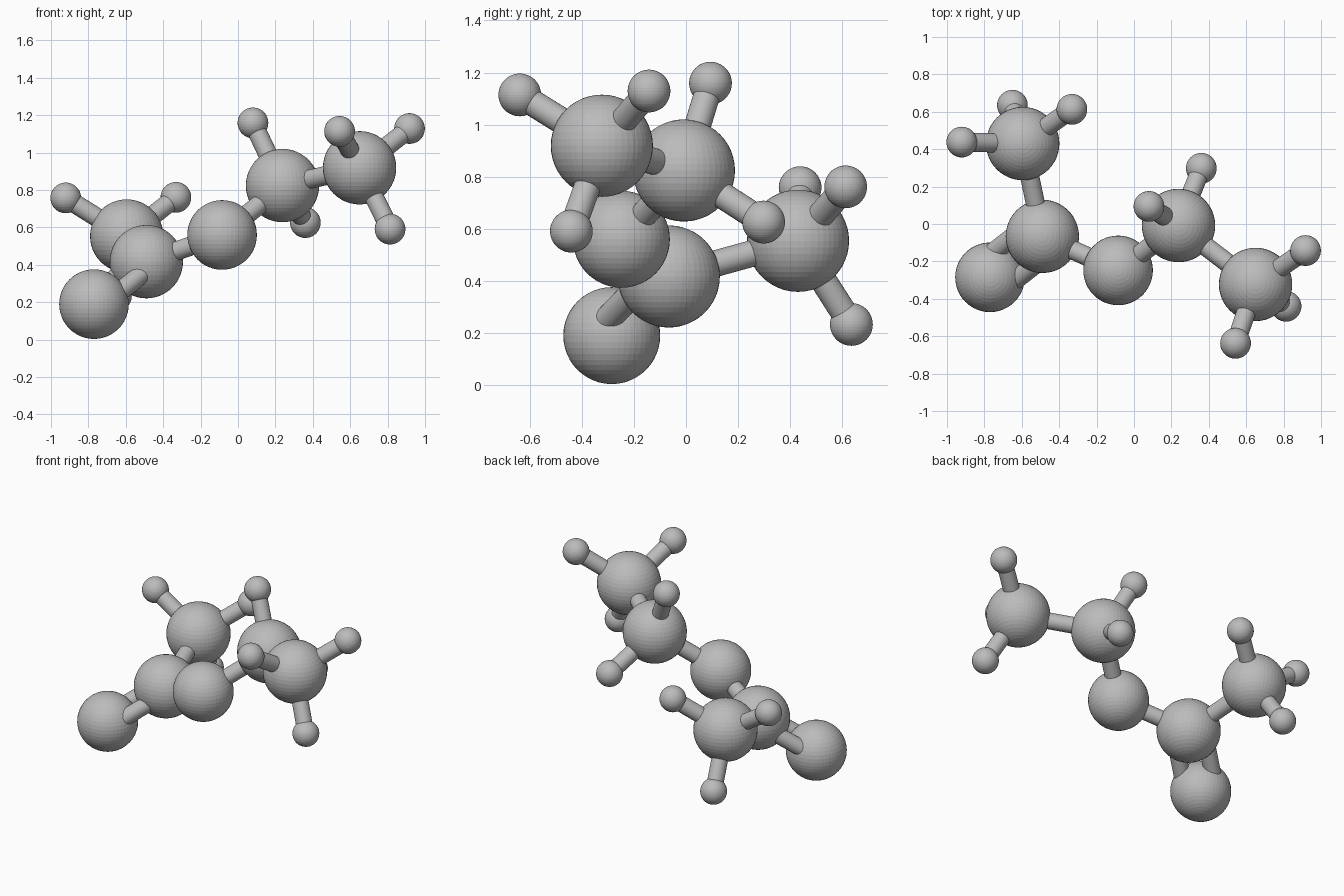
import bpy
from mathutils import Vector

cube = bpy.data.objects.get("Cube")
if cube:
    bpy.data.objects.remove(cube, do_unlink=True)

# Single grey material
grey = bpy.data.materials.new("neutral grey")
grey.use_nodes = True
colour = (0.5, 0.5, 0.5, 1)
grey.diffuse_color = colour
grey.node_tree.nodes["Principled BSDF"].inputs["Base Color"].default_value = colour

CARBON, OXYGEN, HYDROGEN, ROD = 0.196, 0.186, 0.082, 0.051

# Ball name: (radius, centre)
balls = {
    "carbonyl_oxygen": (OXYGEN, (-0.77, -0.285, 0.19)),
    "carbonyl_carbon": (CARBON, (-0.49, -0.066, 0.417)),
    "acetyl_carbon": (CARBON, (-0.595, 0.43, 0.554)),
    "bridge_oxygen": (OXYGEN, (-0.085, -0.248, 0.56)),
    "middle_carbon": (CARBON, (0.238, -0.008, 0.824)),
    "end_carbon": (CARBON, (0.65, -0.323, 0.919)),
    "acetyl_hydrogen_right": (HYDROGEN, (-0.921, 0.438, 0.758)),
    "acetyl_hydrogen_left": (HYDROGEN, (-0.332, 0.613, 0.761)),
    "acetyl_hydrogen_low": (HYDROGEN, (-0.65, 0.635, 0.233)),
    "middle_hydrogen_top": (HYDROGEN, (0.08, 0.094, 1.159)),
    "middle_hydrogen_low": (HYDROGEN, (0.36, 0.298, 0.626)),
    "end_hydrogen_front": (HYDROGEN, (0.543, -0.638, 1.114)),
    "end_hydrogen_left": (HYDROGEN, (0.917, -0.142, 1.129)),
    "end_hydrogen_low": (HYDROGEN, (0.813, -0.44, 0.591)),
}
centre = {name: Vector(pos) for name, (_, pos) in balls.items()}


def finish(name):
    ob = bpy.context.object
    ob.name = name
    ob.data.materials.append(grey)
    return ob


def rod(name, a, b):
    axis = b - a
    bpy.ops.mesh.primitive_cylinder_add(
        vertices=32, radius=ROD, depth=axis.length, location=(a + b) / 2,
        rotation=axis.to_track_quat("Z", "Y").to_euler())
    finish(name)
    bpy.ops.object.shade_smooth_by_angle()


# Finely faceted balls
for name, (radius, pos) in balls.items():
    bpy.ops.mesh.primitive_uv_sphere_add(
        segments=48, ring_count=24, radius=radius, location=pos)
    finish(name)

# Single rods along the chain
chain = ["acetyl_carbon", "carbonyl_carbon", "bridge_oxygen",
         "middle_carbon", "end_carbon"]
for a, b in zip(chain, chain[1:]):
    rod(a + "_rod", centre[a], centre[b])

# Rods from each hydrogen to its carbon
for name in balls:
    group, kind = name.split("_")[:2]
    if kind == "hydrogen":
        rod(name + "_rod", centre[group + "_carbon"], centre[name])

# Twin rods, spread in the plane of the neighbouring rods
a, b = centre["carbonyl_carbon"], centre["carbonyl_oxygen"]
d = (b - a).normalized()
spread = centre["acetyl_carbon"] - centre["bridge_oxygen"]
spread = (spread - d * spread.dot(d)).normalized() * 0.095
for label, sign in (("back", 1), ("front", -1)):
    rod("double_rod_" + label, a + spread * sign, b + spread * sign)
